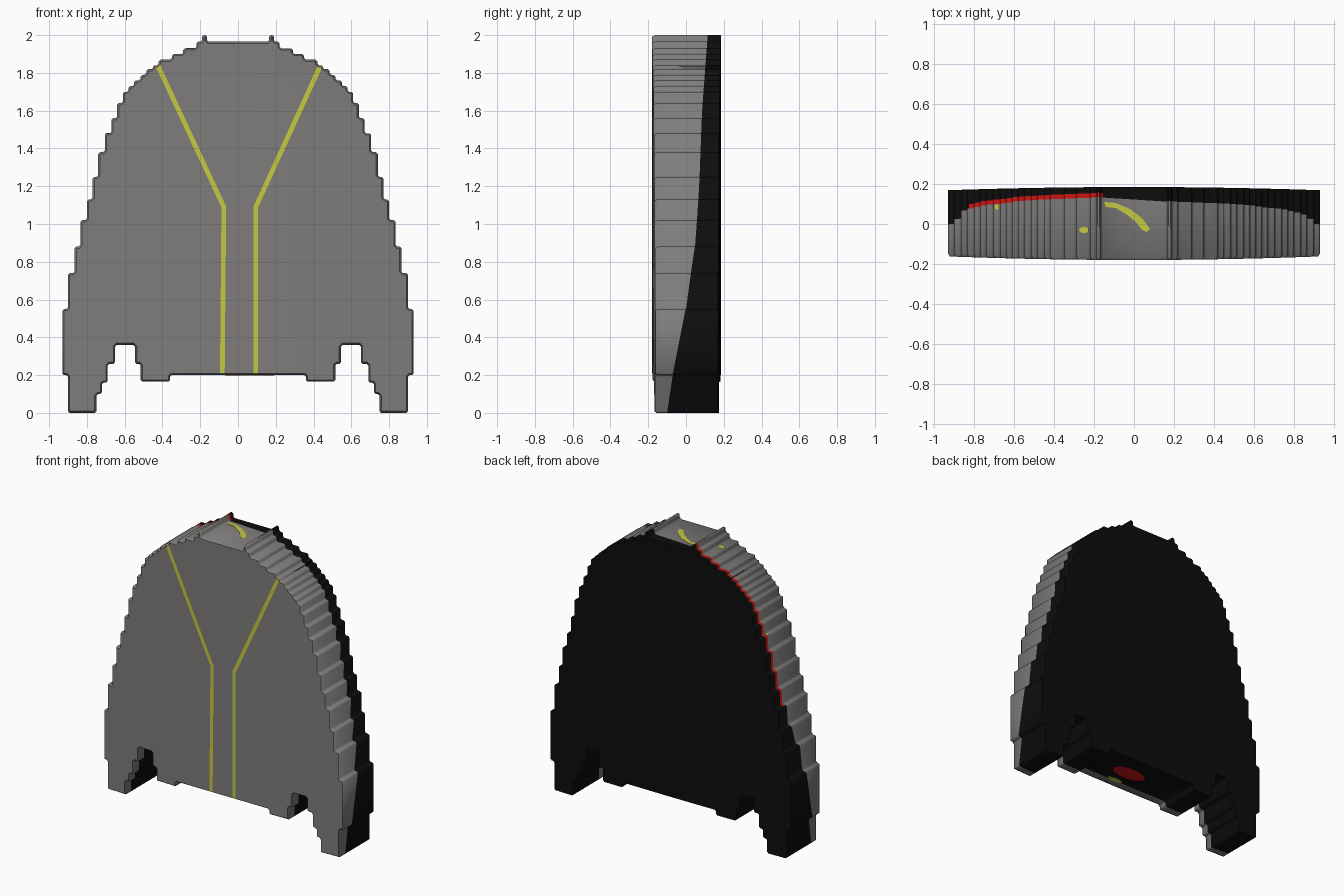
import bpy, bmesh, math
from mathutils import Vector

if "Cube" in bpy.data.objects:
    bpy.data.objects.remove(bpy.data.objects["Cube"])


def material(name, rgb):
    m = bpy.data.materials.new(name)
    m.diffuse_color = (*rgb, 1)
    m.use_nodes = True
    m.node_tree.nodes["Principled BSDF"].inputs["Base Color"].default_value = m.diffuse_color
    return m


GREY, BLACK, YELLOW, RED = range(4)
MATS = [material("grey shell", (0.21, 0.205, 0.20)), material("black back", (0.004, 0.004, 0.004)),
        material("yellow stripe", (0.56, 0.59, 0.05)), material("red trim", (0.60, 0.008, 0.006))]

# Stepped arch: (outer x, top z) of each step, then the foot and notch
STEPS = [(.19, 2), (.22, 1.965), (.29, 1.93), (.35, 1.9), (.42, 1.87), (.45, 1.84), (.485, 1.82),
         (.515, 1.79), (.55, 1.76), (.58, 1.73), (.61, 1.7), (.64, 1.64), (.67, 1.56), (.705, 1.48),
         (.74, 1.38), (.77, 1.25), (.80, 1.13), (.835, 1.02), (.865, .88), (.90, .74), (.93, .55)]
FOOT = [(.93, .2), (.90, .2), (.90, 0), (.75, 0), (.75, .1), (.72, .1), (.72, .16), (.69, .16),
        (.69, .26), (.65, .26), (.65, .36), (.545, .36), (.545, .26), (.515, .26), (.515, .165),
        (.36, .165), (.36, .2)]
half = [(.165, 1.965), (.165, 2)]
for i, (x, z) in enumerate(STEPS):
    half.append((x, z))
    if i + 1 < len(STEPS):
        half.append((x, STEPS[i + 1][1]))
half += FOOT
corners = [Vector(p) for p in half + [(-x, z) for x, z in reversed(half)]]

# Soften every corner of the outline with a small chamfer
outline = []
for i, p in enumerate(corners):
    for q in (corners[i - 1], corners[(i + 1) % len(corners)]):
        d = q - p
        outline.append(p + d.normalized() * min(0.009, d.length * 0.3))

# Depth at which the grey shell meets the black back, by height
SEAM = [(0, -.10), (.2, -.07), (.45, -.045), (.55, 0), (.7, .02), (.9, .05), (1.2, .07),
        (1.6, .085), (2, .115)]


def seam(x, z):
    if z < 0.5 and abs(x) < 0.88:
        return -0.11                       # underside and notches
    y = SEAM[-1][1]
    for (z0, y0), (z1, y1) in zip(SEAM, SEAM[1:]):
        if z <= z1:
            y = y0 + (y1 - y0) * max(0, z - z0) / (z1 - z0)
            break
    return y + (0.02 if x < -0.15 and z > 0.8 else 0)


# Shell body: rings from front to back
FRONT, BACK = -0.18, 0.185
bm = bmesh.new()
rings = []
for k in range(4):
    ring = []
    for x, z in outline:
        y = (-0.166, seam(x, z), seam(x, z) + 0.022, BACK)[k]
        ring.append(bm.verts.new((x, y, z)))
    rings.append(ring)
n = len(outline)
for k in range(3):
    for i in range(n):
        j = (i + 1) % n
        f = bm.faces.new((rings[k][i], rings[k][j], rings[k + 1][j], rings[k + 1][i]))
        c = f.calc_center_median()
        trim = k == 1 and -0.82 < c.x < -0.1 and c.z > 0.9
        f.material_index = GREY if k == 0 else RED if trim else BLACK
front = bm.faces.new(rings[0])
back = bm.faces.new(rings[3])
back.material_index = BLACK
bmesh.ops.recalc_face_normals(bm, faces=bm.faces[:])

# Bevelled front rim
bmesh.ops.inset_region(bm, faces=[front], thickness=0.009, use_even_offset=True)
for v in front.verts:
    v.co.y = FRONT


def cap(y):
    return [f for f in bm.faces if all(abs(v.co.y - y) < 1e-4 for v in f.verts)]


def cut(faces, point, normal):
    geom = list({g for f in faces for g in [f, *f.edges, *f.verts]})
    bmesh.ops.bisect_plane(bm, geom=geom, dist=1e-5, plane_co=point, plane_no=normal)


# Cuts that let the front and back curve gently
for y in (FRONT, BACK):
    for x in (-.8, -.6, -.4, -.2, 0, .2, .4, .6, .8):
        cut(cap(y), (x, y, 0), (1, 0, 0))

# Front stripes: vertical below the bend, spreading outwards above it
BEND, W = 1.09, 0.0125
cut(cap(FRONT), (0, 0, BEND), (0, 0, 1))
STRIPES = [((-.083, .2), (-.075, BEND), (-.425, 1.84)), ((.094, .2), (.094, BEND), (.437, 1.84))]
for path in STRIPES:
    for (x0, z0), (x1, z1), upper in ((*path[:2], False), (*path[1:], True)):
        normal = Vector((z1 - z0, 0, x0 - x1)).normalized()
        for side in (-W, W):
            part = [f for f in cap(FRONT) if (f.calc_center_median().z > BEND) == upper]
            cut(part, Vector((x0, 0, z0)) + normal * side, normal)
for f in cap(FRONT):
    c = f.calc_center_bounds()
    c = sum((v.co for v in f.verts), Vector()) / len(f.verts)
    for path in STRIPES:
        (x0, z0), (x1, z1) = path[1:] if c.z > BEND else path[:2]
        normal = Vector((z1 - z0, x0 - x1)).normalized()
        if abs((Vector((c.x, c.z)) - Vector((x0, z0))).dot(normal)) < W:
            f.material_index = YELLOW

# Curve front and back
for v in bm.verts:
    bow = (v.co.x / 0.93) ** 2
    if v.co.y < -0.16:
        v.co.y += 0.018 * bow
    elif v.co.y > BACK - 1e-3:
        v.co.y -= 0.016 * bow


def add_object(name, bm):
    mesh = bpy.data.meshes.new(name)
    bm.to_mesh(mesh)
    bm.free()
    for m in MATS:
        mesh.materials.append(m)
    ob = bpy.data.objects.new(name, mesh)
    bpy.context.collection.objects.link(ob)
    return ob


body = add_object("shell_body", bm)
bpy.context.view_layer.objects.active = body
body.select_set(True)
bpy.ops.object.shade_smooth_by_angle(angle=math.radians(50))


# Thin painted patches lying on level surfaces
def patch(name, points, z, mat):
    b = bmesh.new()
    f = b.faces.new([b.verts.new((x, y, z - 0.002)) for x, y in points])
    ext = bmesh.ops.extrude_face_region(b, geom=[f])["geom"]
    for v in ext:
        if isinstance(v, bmesh.types.BMVert):
            v.co.z += 0.004
    bmesh.ops.recalc_face_normals(b, faces=b.faces[:])
    for g in b.faces:
        g.material_index = mat
    add_object(name, b)


def oval(cx, cy, rx, ry):
    return [(cx + rx * math.cos(a * math.pi / 5), cy + ry * math.sin(a * math.pi / 5)) for a in range(10)]


patch("top_mark", [(-.15, .11), (-.09, .105), (-.02, .075), (.04, .03), (.08, -.025), (.065, -.04),
                   (.04, -.03), (.01, .01), (-.04, .05), (-.09, .08), (-.14, .085)], 1.965, YELLOW)
patch("step_mark", oval(-.25, -.03, .025, .016), 1.93, YELLOW)
patch("side_mark", oval(-.687, .085, .014, .012), 1.48, YELLOW)
patch("underside_red_mark", oval(.06, .02, .13, .06), 0.2, RED)
patch("underside_yellow_mark", oval(.08, -.1, .06, .02), 0.2, YELLOW)
